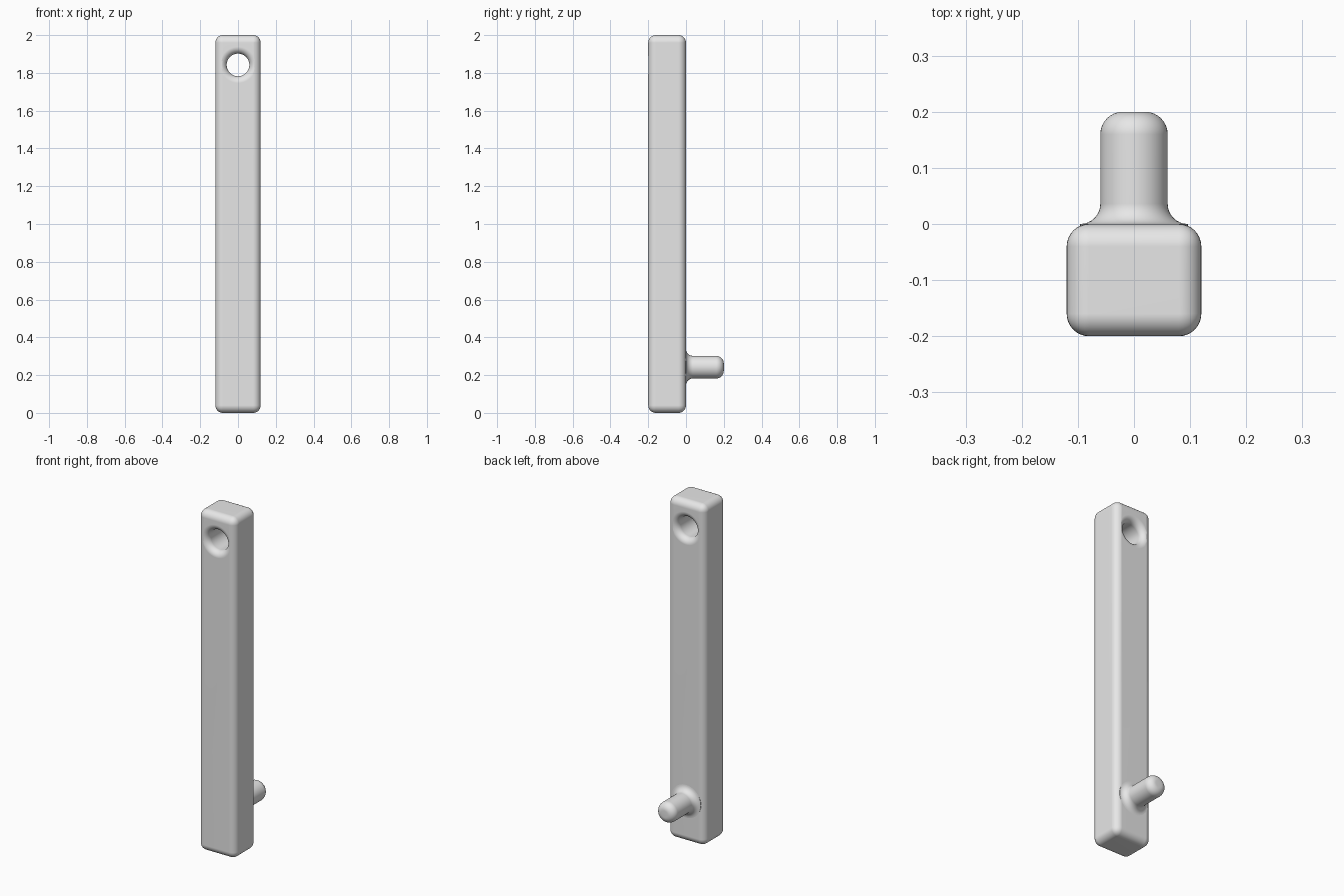
import bpy
import bmesh
from math import cos, sin, pi
from mathutils import Vector

WIDTH, DEPTH, HEIGHT = 0.24, 0.2, 2.0
ROUND = 0.04
FLARE = 0.036
RADIUS = 0.06
HOLE_Z, PEG_Z = 1.842, 0.242

cube = bpy.data.objects.get("Cube")
if cube:
    bpy.data.objects.remove(cube, do_unlink=True)

grey = bpy.data.materials.new("light_grey")
grey.use_nodes = True
colour = (0.8, 0.8, 0.8, 1)
grey.diffuse_color = colour
grey.node_tree.nodes["Principled BSDF"].inputs["Base Color"].default_value = colour


def make_object(name, bm):
    bmesh.ops.recalc_face_normals(bm, faces=bm.faces)
    mesh = bpy.data.meshes.new(name)
    bm.to_mesh(mesh)
    bm.free()
    mesh.materials.append(grey)
    obj = bpy.data.objects.new(name, mesh)
    bpy.context.collection.objects.link(obj)
    return obj


def arc(radius, y, size, start, end, steps=8):
    """Quarter arc of (radius, y) points around a centre."""
    angles = [start + (end - start) * i / steps for i in range(steps + 1)]
    return [(radius + size * cos(a), y + size * sin(a)) for a in angles]


def lathe(name, profile, z):
    """Spin a (radius, y) profile around the y axis at height z."""
    bm = bmesh.new()
    verts = [bm.verts.new((r, y, z)) for r, y in profile]
    edges = [bm.edges.new(pair) for pair in zip(verts, verts[1:])]
    bmesh.ops.spin(bm, geom=verts + edges, cent=Vector((0, 0, z)),
                   axis=Vector((0, 1, 0)), angle=2 * pi, steps=48)
    bmesh.ops.remove_doubles(bm, verts=bm.verts, dist=0.0001)
    return make_object(name, bm)


def activate(obj):
    bpy.ops.object.select_all(action='DESELECT')
    obj.select_set(True)
    bpy.context.view_layer.objects.active = obj


def smooth(obj):
    activate(obj)
    bpy.ops.object.shade_smooth_by_angle(angle=pi / 5)
    obj.modifiers.new("even_shading", 'WEIGHTED_NORMAL').keep_sharp = True


# Rounded rectangular bar
bm = bmesh.new()
bmesh.ops.create_cube(bm, size=1)
bmesh.ops.scale(bm, vec=(WIDTH, DEPTH, HEIGHT), verts=bm.verts)
bmesh.ops.translate(bm, vec=(0, -DEPTH / 2, HEIGHT / 2), verts=bm.verts)
bmesh.ops.bevel(bm, geom=bm.edges[:], offset=ROUND, segments=8,
                profile=0.5, affect='EDGES')
bar = make_object("bar", bm)

# Through hole with rounded rims on both sides
outer = RADIUS + FLARE
profile = [(0, -DEPTH - 0.05), (outer, -DEPTH - 0.05)]
profile += arc(outer, -DEPTH + FLARE, FLARE, 1.5 * pi, pi)
profile += arc(outer, -FLARE, FLARE, pi, pi / 2)
profile += [(outer, 0.05), (0, 0.05)]
cutter = lathe("hole_cutter", profile, HOLE_Z)
cutter.hide_render = True
hole = bar.modifiers.new("hole", 'BOOLEAN')
hole.operation = 'DIFFERENCE'
hole.solver = 'EXACT'
hole.object = cutter
activate(bar)
bpy.ops.object.modifier_apply(modifier=hole.name)
bpy.data.objects.remove(cutter, do_unlink=True)
smooth(bar)

# Round peg on the back with a filleted root and a rounded tip
profile = [(0, -0.03), (outer, -0.03)]
profile += arc(outer, FLARE, FLARE, 1.5 * pi, pi)
profile += arc(RADIUS - ROUND, DEPTH - ROUND, ROUND, 0, pi / 2)
profile += [(0, DEPTH)]
smooth(lathe("peg", profile, PEG_Z))
